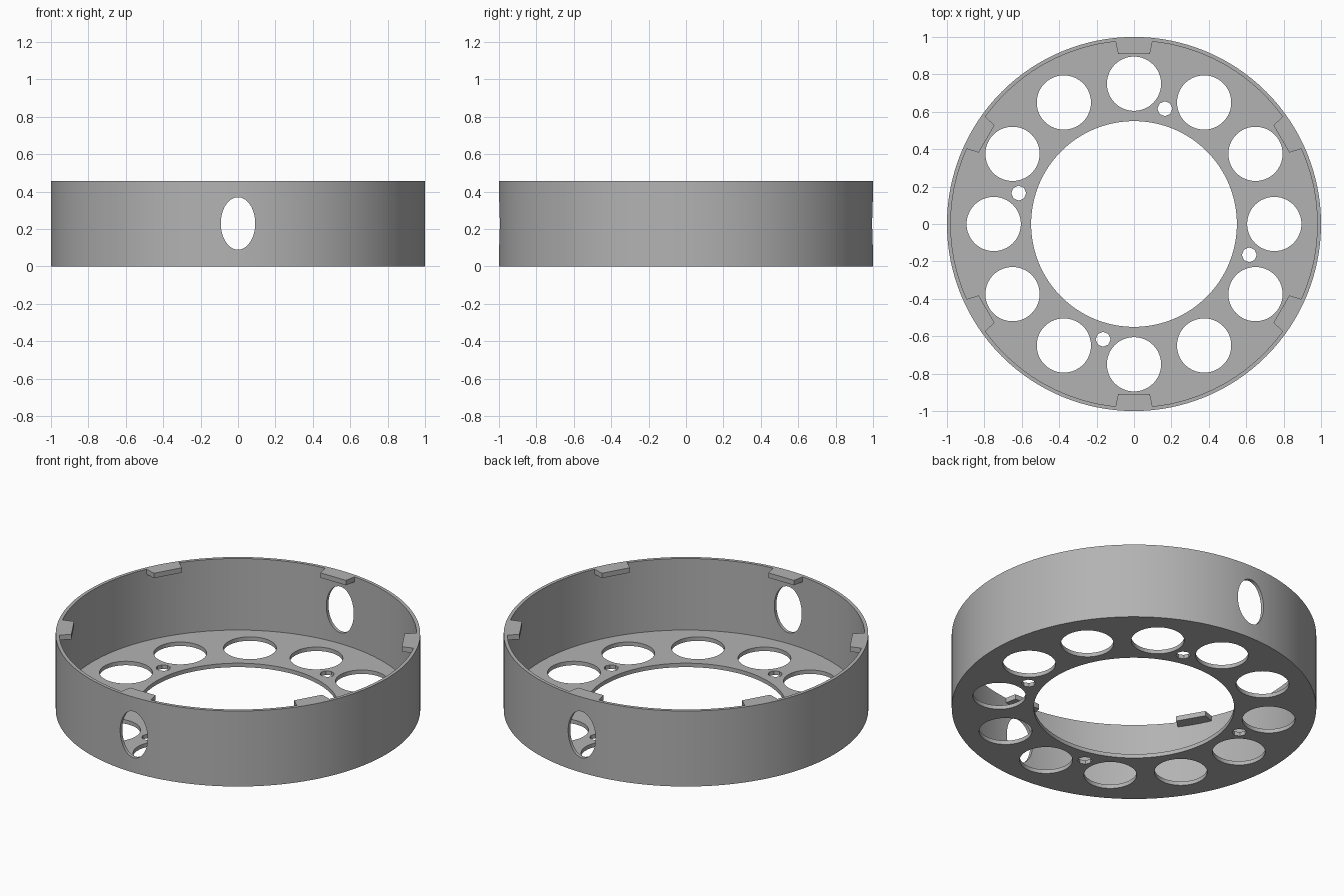
import bpy, bmesh
from math import sin, cos, pi, radians
from mathutils import Matrix, Vector

if "Cube" in bpy.data.objects:
    bpy.data.objects.remove(bpy.data.objects["Cube"])

HEIGHT, FLOOR, INNER, BORE = 0.457, 0.024, 0.98, 0.55
TAB_DEPTH = 0.03

grey = bpy.data.materials.new("plain grey")
grey.use_nodes = True
colour = (0.45, 0.45, 0.45, 1)
grey.diffuse_color = colour
grey.node_tree.nodes["Principled BSDF"].inputs["Base Color"].default_value = colour


def make_object(name, bm):
    bmesh.ops.recalc_face_normals(bm, faces=bm.faces)
    mesh = bpy.data.meshes.new(name)
    bm.to_mesh(mesh)
    bm.free()
    mesh.materials.append(grey)
    obj = bpy.data.objects.new(name, mesh)
    bpy.context.collection.objects.link(obj)
    return obj


def add_cylinder(bm, matrix, radius, depth, sides):
    bmesh.ops.create_cone(bm, cap_ends=True, segments=sides, radius1=radius,
                          radius2=radius, depth=depth, matrix=matrix)


def apply_boolean(target, tool, operation):
    mod = target.modifiers.new(operation, "BOOLEAN")
    mod.operation, mod.solver, mod.object = operation, "EXACT", tool
    bpy.context.view_layer.objects.active = target
    bpy.ops.object.modifier_apply(modifier=mod.name)
    bpy.data.objects.remove(tool)


# Ring housing: L-shaped section turned about z
bm = bmesh.new()
section = [(BORE, 0), (1, 0), (1, HEIGHT), (INNER, HEIGHT), (INNER, FLOOR), (BORE, FLOOR)]
verts = [bm.verts.new((r, 0, z)) for r, z in section]
edges = [bm.edges.new((verts[i - 1], verts[i])) for i in range(len(verts))]
bmesh.ops.spin(bm, geom=verts + edges, cent=(0, 0, 0), axis=(0, 0, 1),
               angle=2 * pi, steps=128, use_merge=True)
bmesh.ops.remove_doubles(bm, verts=bm.verts, dist=0.0001)
housing = make_object("ring_housing", bm)

# Six retaining tabs, flush with the rim
bm = bmesh.new()
outline = [(0.91, -0.085), (0.99, -0.102), (0.99, 0.102), (0.91, 0.085)]
for k in range(6):
    turn = Matrix.Rotation(radians(30 + 60 * k), 4, "Z")
    face = bm.faces.new([bm.verts.new(turn @ Vector((r, t, HEIGHT - TAB_DEPTH)))
                         for r, t in outline])
    top = bmesh.ops.extrude_face_region(bm, geom=[face])["geom"]
    bmesh.ops.translate(bm, vec=(0, 0, TAB_DEPTH),
                        verts=[v for v in top if isinstance(v, bmesh.types.BMVert)])
apply_boolean(housing, make_object("rim_tabs", bm), "UNION")

# Floor openings: twelve large, four small
bm = bmesh.new()
for count, start, ring, radius, sides in ((12, 0, 0.75, 0.145, 64), (4, 75, 0.638, 0.04, 8)):
    for k in range(count):
        a = radians(start) + 2 * pi * k / count
        place = Matrix.Translation((ring * cos(a), ring * sin(a), 0))
        add_cylinder(bm, place, radius, 0.2, sides)

# Oval openings in the front and back walls
for y in (-1, 1):
    place = (Matrix.Translation((0, y, 0.23)) @ Matrix.Diagonal((0.092, 1, 0.14, 1))
             @ Matrix.Rotation(pi / 2, 4, "X"))
    add_cylinder(bm, place, 1, 0.2, 64)
apply_boolean(housing, make_object("opening_cutters", bm), "DIFFERENCE")

# Smooth walls with sharp rims
bpy.ops.object.select_all(action="DESELECT")
housing.select_set(True)
bpy.context.view_layer.objects.active = housing
bpy.ops.object.shade_smooth_by_angle(angle=radians(30))
